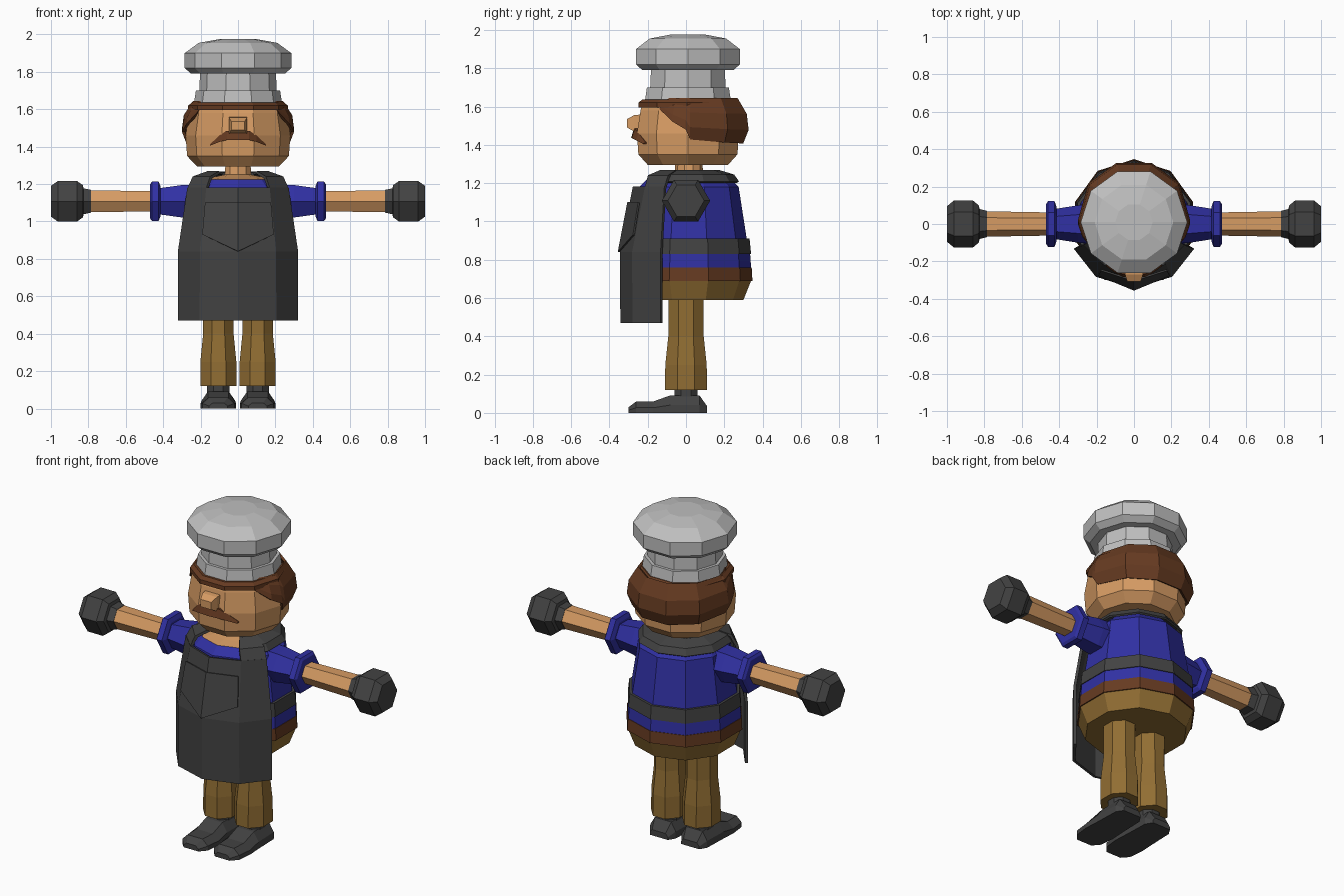
import bpy, bmesh, math

if "Cube" in bpy.data.objects:
    bpy.data.objects.remove(bpy.data.objects["Cube"])


def material(name, r, g, b):
    m = bpy.data.materials.new(name)
    m.diffuse_color = [((c + 0.055) / 1.055) ** 2.4 for c in (r, g, b)] + [1]
    m.use_nodes = True
    m.node_tree.nodes["Principled BSDF"].inputs["Base Color"].default_value = m.diffuse_color
    return m


WHITE = material("hat white", 0.75, 0.75, 0.75)
SKIN = material("skin", 0.84, 0.61, 0.39)
BROWN = material("hair brown", 0.40, 0.23, 0.13)
BLUE = material("shirt blue", 0.19, 0.19, 0.64)
DARK = material("dark grey", 0.26, 0.26, 0.26)
TAN = material("trouser tan", 0.57, 0.43, 0.20)


def loft(name, rings, mats, closed=True, thickness=0):
    """Skin rings of points; mats is one material or one per band."""
    bands = mats if isinstance(mats, list) else [mats] * (len(rings) - 1)
    slots = list(dict.fromkeys(bands))
    bm = bmesh.new()
    vs = [[bm.verts.new(p) for p in ring] for ring in rings]
    n = len(rings[0])
    for k, (a, b) in enumerate(zip(vs, vs[1:])):
        for i in range(n if closed else n - 1):
            j = (i + 1) % n
            bm.faces.new((a[i], a[j], b[j], b[i])).material_index = slots.index(bands[k])
    if closed:
        bm.faces.new(vs[0]).material_index = slots.index(bands[0])
        bm.faces.new(vs[-1]).material_index = slots.index(bands[-1])
    bmesh.ops.recalc_face_normals(bm, faces=bm.faces)
    me = bpy.data.meshes.new(name)
    bm.to_mesh(me)
    bm.free()
    for m in slots:
        me.materials.append(m)
    ob = bpy.data.objects.new(name, me)
    bpy.context.collection.objects.link(ob)
    if thickness:
        mod = ob.modifiers.new("thickness", 'SOLIDIFY')
        mod.thickness = thickness
        mod.offset = 0
    return ob


def circle(r, z, n=10, start=0, cx=0, cy=0, ry=None):
    pts = []
    for i in range(n):
        a = math.radians(start + 360 * i / n)
        pts.append((cx + r * math.cos(a), cy + (ry or r) * math.sin(a), z))
    return pts


def lathe(name, profile, mats, **kw):
    return loft(name, [circle(r, z, **kw) for r, z in profile], mats)


def mirrored(half):
    """Mirror (x, y, z) points that start on the centre line."""
    return [(-x, y, z) for x, y, z in half[:0:-1]] + half


# Hat
lathe("hat", [(.235, 1.635), (.225, 1.70), (.207, 1.70), (.203, 1.79), (.25, 1.79),
              (.285, 1.82), (.285, 1.90), (.21, 1.955), (.10, 1.975)], WHITE, cy=.01)

# Head
lathe("head", [(.22, 1.295), (.272, 1.35), (.28, 1.46), (.26, 1.58), (.245, 1.63)],
      SKIN, cy=.01)

# Fringe and hair; each hair column has its own lower edge
lathe("fringe", [(.266, 1.595), (.266, 1.62), (.245, 1.637)], BROWN, cy=.005)


def hair_radius(z):
    steps = [(1.41, .265), (1.48, .295), (1.57, .283), (1.64, .235)]
    for (z0, r0), (z1, r1) in zip(steps, steps[1:]):
        if z <= z1:
            return r0 + (r1 - r0) * (z - z0) / (z1 - z0)
    return steps[-1][1]


back = [(-40, 1.585), (-22, 1.52), (-8, 1.48), (-4, 1.43), (36, 1.415), (72, 1.41)]
columns = back + [(180 - a, z) for a, z in back[::-1]]
rows = []
for t in (0, .3, .65, 1):
    row = []
    for a, low in columns:
        z = low + (1.64 - low) * t
        r, a = hair_radius(z), math.radians(a)
        row.append((r * math.cos(a), .04 + r * math.sin(a), z))
    rows.append(row)
loft("hair", rows, BROWN, closed=False, thickness=.015)


# Nose
def box_ring(y, w, z0, z1):
    return [(-w, y, z0), (w, y, z0), (w, y, z1), (-w, y, z1)]


loft("nose", [box_ring(-.22, .05, 1.46, 1.56), box_ring(-.27, .048, 1.47, 1.555),
              box_ring(-.308, .036, 1.49, 1.535)], SKIN)

# Moustache, swept along x
half = [(0, 1.435, 1.485, -.287), (.06, 1.435, 1.485, -.283),
        (.10, 1.425, 1.46, -.262), (.15, 1.405, 1.412, -.225)]
sections = [(-x, *s) for x, *s in half[:0:-1]] + half
loft("moustache", [[(x, -.18, lo), (x, y, lo), (x, y + .015, hi), (x, -.18, hi)]
                   for x, lo, hi, y in sections], BROWN)

# Torso with trousers, shirt, neckline and neck
lathe("torso", [(.285, .59), (.325, .69), (.325, .76), (.32, .83), (.302, .91),
                (.26, 1.18), (.215, 1.225), (.15, 1.235), (.075, 1.25), (.07, 1.31)],
      [TAN, BLUE, BLUE, BLUE, BLUE, BLUE, SKIN, SKIN, SKIN], start=90, cy=.015)
lathe("belt", [(.322, .69), (.332, .69), (.328, .76), (.316, .76)], BROWN,
      start=90, cy=.015)
lathe("apron_tie", [(.312, .83), (.325, .83), (.317, .91), (.295, .91)], DARK,
      start=90, cy=.015)

# Apron skirt and bib
apron_rows = [(.47, .315, .20, -.335), (.84, .315, .20, -.337), (1.18, .265, .165, -.27)]
loft("apron", [mirrored([(0, f, z), (c, f + .062, z), (e, -.128 + (.02 if z > 1 else 0), z)])
               for z, e, c, f in apron_rows], DARK, closed=False, thickness=.016)

# Apron pocket with a pointed bottom
loft("apron_pocket", [mirrored([(0, -.352, .84), (.190, -.273, .93)]),
                      mirrored([(0, -.302, 1.10), (.175, -.246, 1.10)])],
     DARK, closed=False, thickness=.009)

# Neck strap of the apron, open at the front
strap = []
for r, z in [(.262, 1.205), (.238, 1.24), (.165, 1.262), (.14, 1.255)]:
    ring = circle(r, z, start=-90, cy=.01)
    strap.append(ring[1:])
loft("neck_strap", strap, DARK, closed=False, thickness=.012)

for side, s in (("right", 1), ("left", -1)):
    # Bib corner running up to the neck strap
    loft(side + "_bib_corner", [[(s * x, y, z) for x, y, z in row] for row in (
        [(.165, -.21, 1.175), (.265, -.108, 1.175)],
        [(.145, -.195, 1.235), (.238, -.09, 1.235)],
        [(.10, -.13, 1.262), (.16, -.05, 1.262)])], DARK, closed=False, thickness=.016)

    # Arm: six-sided sections along x
    def arm(name, profile, mat):
        rings = [[(s * x, y, 1.108 + z) for y, z, _ in circle(r, 0, 6)] for x, r in profile]
        loft(side + name, rings, mat)

    arm("_sleeve", [(.20, .105), (.30, .10), (.425, .08)], BLUE)
    arm("_cuff", [(.415, .095), (.425, .122), (.46, .122), (.47, .105)], BLUE)
    arm("_forearm", [(.46, .062), (.80, .068)], SKIN)
    arm("_hand", [(.785, .07), (.825, .08), (.83, .10), (.862, .126),
                  (.962, .126), (1.0, .095)], DARK)

    # Trouser leg
    cx = s * .105
    loft(side + "_leg", [circle(rx, z, 8, 22.5, cx, 0, ry) for rx, ry, z in (
        (.104, .119, .12), (.104, .117, .25), (.088, .10, .40), (.09, .10, .62))], TAN)

    # Shoe: sections along y from toe to heel, plus ankle
    shoe = [(-.30, .05, .03, .03), (-.26, .085, .05, .06), (-.17, .095, .055, .06),
            (-.08, .09, .055, .092), (.07, .085, .055, .092), (.11, .06, .045, .035)]
    loft(side + "_shoe", [[(cx - w, y, 0), (cx + w, y, 0), (cx + w, y, h * .45),
                           (cx + t, y, h), (cx - t, y, h), (cx - w, y, h * .45)]
                          for y, w, t, h in shoe], DARK)
    lathe(side + "_ankle", [(.065, .08), (.065, .14)], DARK, n=8, start=22.5, cx=cx)
